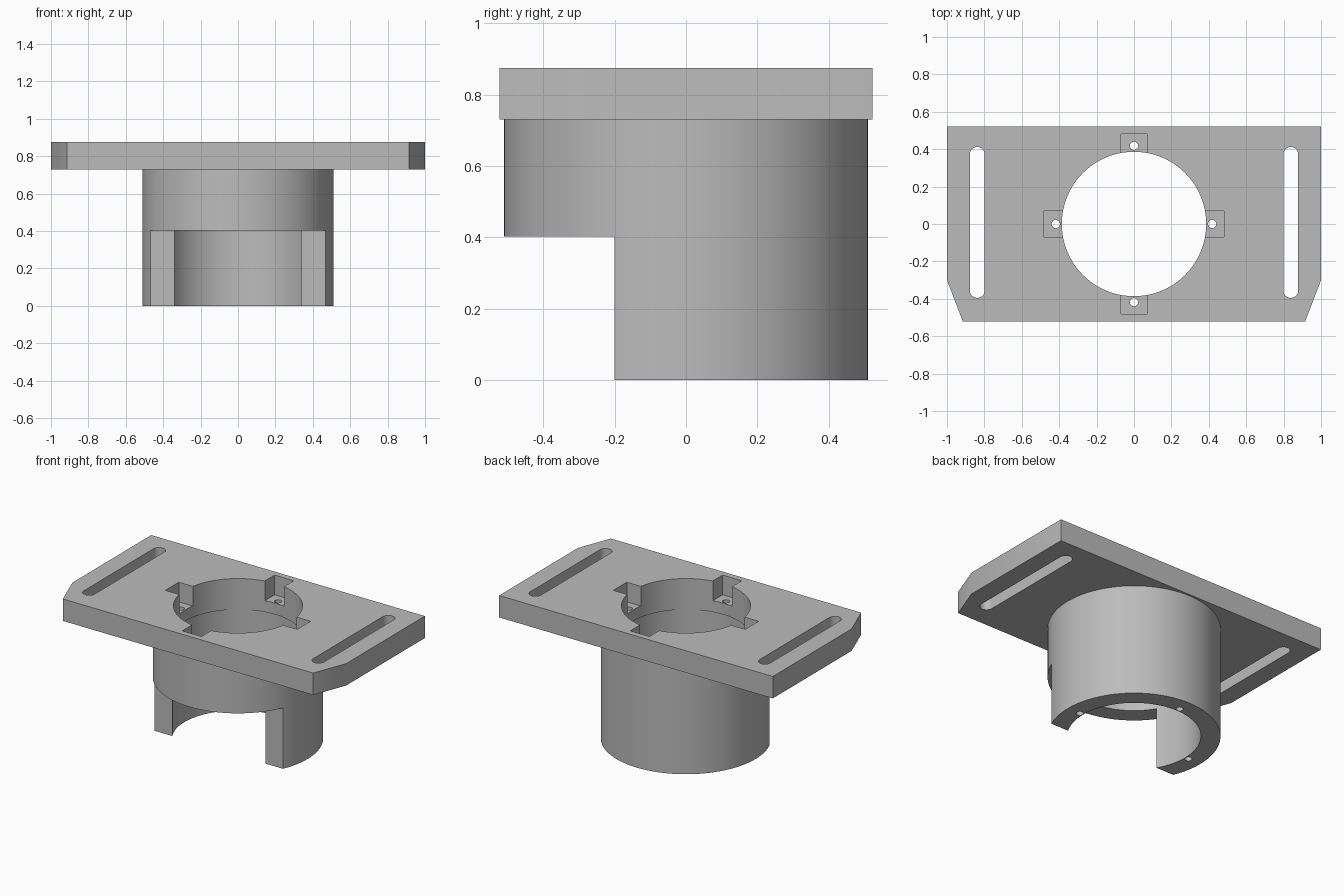
import bpy, bmesh
from math import sin, cos, pi

cube = bpy.data.objects.get("Cube")
if cube:
    bpy.data.objects.remove(cube, do_unlink=True)

grey = bpy.data.materials.new("plain grey")
grey.use_nodes = True
grey.diffuse_color = (0.5, 0.5, 0.5, 1)
grey.node_tree.nodes["Principled BSDF"].inputs["Base Color"].default_value = (0.5, 0.5, 0.5, 1)

PLATE_BOTTOM, TOP = 0.73, 0.875
TUBE_R, BORE_R, LIP_R = 0.51, 0.394, 0.386


def prism(name, outline, z0, z1):
    """Extrude a counter-clockwise outline from z0 to z1."""
    bm = bmesh.new()
    face = bm.faces.new([bm.verts.new((x, y, z0)) for x, y in outline])
    up = bmesh.ops.extrude_face_region(bm, geom=[face])["geom"]
    bmesh.ops.translate(bm, vec=(0, 0, z1 - z0),
                        verts=[v for v in up if isinstance(v, bmesh.types.BMVert)])
    bmesh.ops.recalc_face_normals(bm, faces=bm.faces)
    mesh = bpy.data.meshes.new(name)
    bm.to_mesh(mesh)
    bm.free()
    mesh.materials.append(grey)
    obj = bpy.data.objects.new(name, mesh)
    bpy.context.collection.objects.link(obj)
    return obj


def arc(cx, cy, r, start=0, sweep=2 * pi, n=96):
    count = n if sweep >= 2 * pi else n + 1
    return [(cx + r * cos(start + sweep * i / n), cy + r * sin(start + sweep * i / n))
            for i in range(count)]


def rect(x0, x1, y0, y1):
    return [(x0, y0), (x1, y0), (x1, y1), (x0, y1)]


def combine(target, tool, operation="DIFFERENCE"):
    """Apply a boolean and discard the tool."""
    mod = target.modifiers.new("cut", "BOOLEAN")
    mod.operation, mod.solver, mod.object = operation, "EXACT", tool
    bpy.context.view_layer.objects.active = target
    bpy.ops.object.modifier_apply(modifier=mod.name)
    bpy.data.objects.remove(tool, do_unlink=True)


# Mounting plate with tapered front corners, joined to the round collar
body = prism("flanged_collar",
             [(-0.915, -0.522), (0.915, -0.522), (1, -0.3), (1, 0.522), (-1, 0.522), (-1, -0.3)],
             PLATE_BOTTOM, TOP)
combine(body, prism("collar", arc(0, 0, TUBE_R), 0, PLATE_BOTTOM), "UNION")

# Bore with a narrow lip near the top
combine(body, prism("bore", arc(0, 0, BORE_R), -0.1, 0.67))
combine(body, prism("lip_bore", arc(0, 0, LIP_R), 0.6, 1))

# Open front of the collar
combine(body, prism("front_opening", rect(-0.7, 0.7, -0.7, -0.2), -0.1, 0.402))

# Long adjustment slots on both sides
for side in (-1, 1):
    x = side * 0.838
    outline = arc(x, 0.372, 0.04, 0, pi, 16) + arc(x, -0.355, 0.04, pi, pi, 16)
    combine(body, prism("slot", outline, 0.6, 1))

# Four screw pockets around the bore, each with a screw hole running down
for i in range(4):
    c, s = round(cos(i * pi / 2)), round(sin(i * pi / 2))
    pocket = [(x * c - y * s, x * s + y * c) for x, y in rect(0.33, 0.482, -0.07, 0.07)]
    combine(body, prism("pocket", pocket, 0.745, 1))
    combine(body, prism("screw_hole", arc(0.418 * c, 0.418 * s, 0.022, n=20), -0.1, 1))

bpy.ops.object.select_all(action="DESELECT")
body.select_set(True)
bpy.context.view_layer.objects.active = body
bpy.ops.object.shade_smooth_by_angle(angle=pi / 6)
